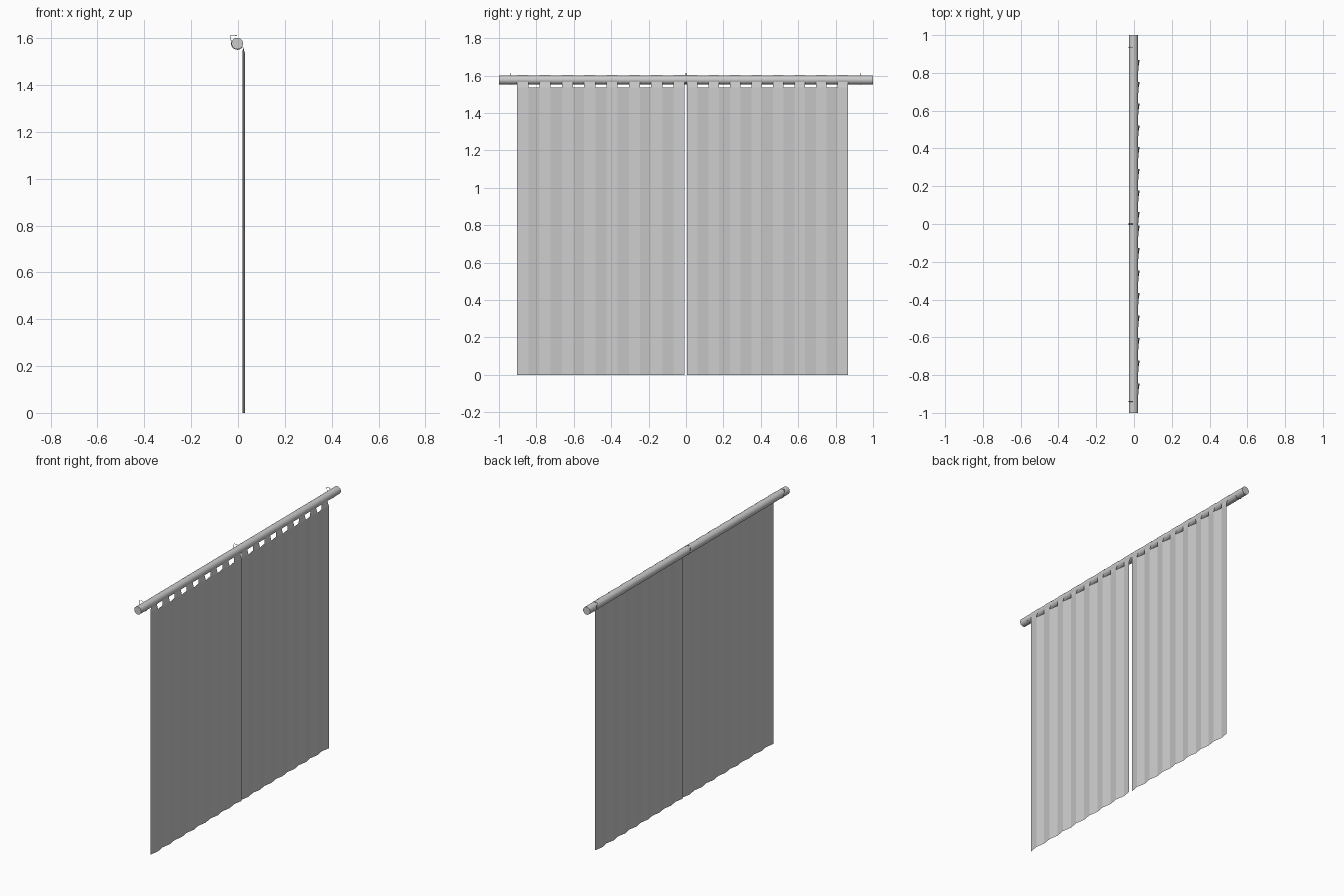
import bpy, bmesh
from math import sin, cos, radians
from mathutils import Matrix, Vector

cube = bpy.data.objects.get("Cube")
if cube:
    bpy.data.objects.remove(cube)

ROD_X, ROD_Z, ROD_R = -0.003, 1.577, 0.0245
X_IN, X_OUT = 0.02, 0.03
HEM_TOP = 1.535
STRIPS = 15


def make_material(name, color):
    mat = bpy.data.materials.new(name)
    mat.use_nodes = True
    mat.diffuse_color = color
    mat.node_tree.nodes["Principled BSDF"].inputs["Base Color"].default_value = color
    return mat


grey = make_material("light grey", (0.6, 0.6, 0.6, 1))


def finish(name, bm):
    mesh = bpy.data.meshes.new(name)
    bm.to_mesh(mesh)
    bm.free()
    obj = bpy.data.objects.new(name, mesh)
    bpy.context.collection.objects.link(obj)
    mesh.materials.append(grey)
    return obj


def smooth(obj, angle):
    bpy.ops.object.select_all(action='DESELECT')
    obj.select_set(True)
    bpy.context.view_layer.objects.active = obj
    bpy.ops.object.shade_smooth_by_angle(angle=radians(angle))


def around_rod(angle, y, radius):
    a = radians(angle)
    return Vector((ROD_X + radius * cos(a), y, ROD_Z + radius * sin(a)))


# Curtain rod along the y axis
bm = bmesh.new()
turn = Matrix.Translation((ROD_X, 0, ROD_Z)) @ Matrix.Rotation(radians(90), 4, 'X')
bmesh.ops.create_cone(bm, cap_ends=True, segments=32, radius1=ROD_R,
                      radius2=ROD_R, depth=2, matrix=turn)
smooth(finish("curtain_rod", bm), 40)


# Pleated panel: every other strip continues up as a tab over the rod
def curtain_panel(name, y_start, y_end):
    bm = bmesh.new()
    width = (y_end - y_start) / STRIPS
    bottom, top = [], []
    for i in range(STRIPS + 1):
        x = X_OUT if i % 2 else X_IN
        y = y_start + i * width
        bottom.append(bm.verts.new((x, y, 0)))
        top.append(bm.verts.new((x, y, HEM_TOP)))
    for i in range(STRIPS):
        bm.faces.new((bottom[i], bottom[i + 1], top[i + 1], top[i]))
        if i % 2 == 0:
            low, high = top[i], top[i + 1]
            for angle in range(-25, 96, 15):
                a = bm.verts.new(around_rod(angle, top[i].co.y, ROD_R + 0.0015))
                b = bm.verts.new(around_rod(angle, top[i + 1].co.y, ROD_R + 0.0015))
                bm.faces.new((low, high, b, a))
                low, high = a, b
    return finish(name, bm)


curtain_panel("right_curtain", -0.903, -0.007)
curtain_panel("left_curtain", 0.005, 0.867)


# Thin wire hooks that cradle the rod
def wire_hook(name, y):
    curve = bpy.data.curves.new(name, 'CURVE')
    curve.dimensions = '3D'
    curve.bevel_depth = 0.0015
    curve.bevel_resolution = 1
    path = [around_rod(a, y, ROD_R + 0.001) for a in range(330, 179, -15)]
    path += [Vector((-0.032, y, 1.613)), Vector((-0.005, y, 1.611))]
    spline = curve.splines.new('POLY')
    spline.points.add(len(path) - 1)
    for point, co in zip(spline.points, path):
        point.co = (*co, 1)
    obj = bpy.data.objects.new(name, curve)
    bpy.context.collection.objects.link(obj)
    curve.materials.append(grey)


for name, y in (("right_hook", -0.94), ("middle_hook", 0), ("left_hook", 0.935)):
    wire_hook(name, y)
